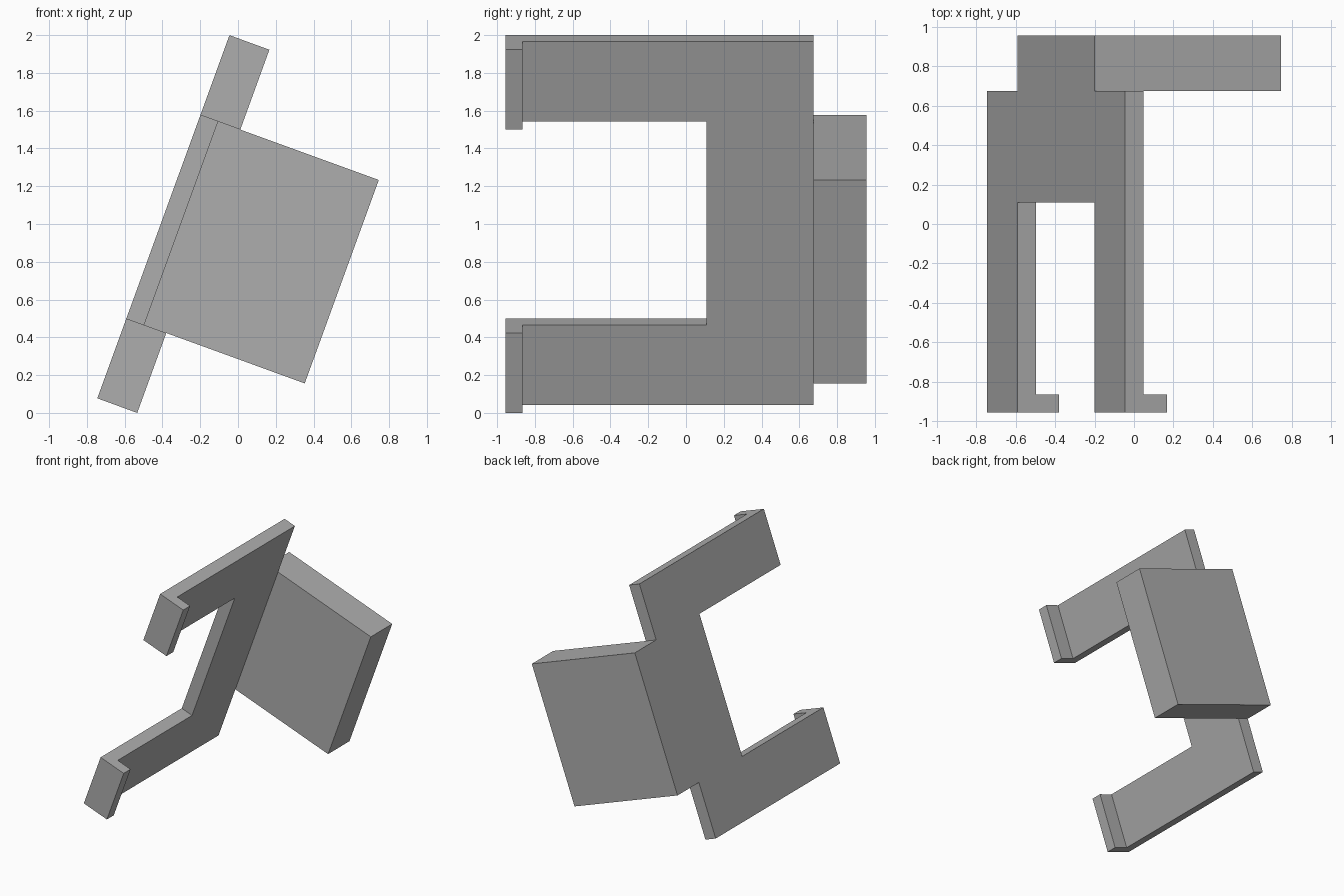
import bpy, bmesh, math
from mathutils import Matrix

cube = bpy.data.objects.get("Cube")
if cube:
    bpy.data.objects.remove(cube, do_unlink=True)

GREY = (0.42, 0.42, 0.42, 1.0)
mat = bpy.data.materials.new("plain grey")
mat.use_nodes = True
mat.diffuse_color = GREY
mat.node_tree.nodes["Principled BSDF"].inputs["Base Color"].default_value = GREY

# The whole bracket leans sideways: local x = thickness, z = length
LEAN = Matrix.Translation((-0.745, 0, 0.077)) @ Matrix.Rotation(math.radians(20), 4, "Y")

LENGTH, ARM, PLATE, HOOK, BLOCK = 2.046, 0.45, 0.1, 0.225, 1.005
FRONT, HOOK_BACK, SPINE_FRONT, SPINE_BACK, BACK = -0.955, -0.865, 0.108, 0.675, 0.955


def extrude_profile(name, profile, x0, x1):
    """Extrude a (y, z) outline along local x."""
    bm = bmesh.new()
    face = bm.faces.new([bm.verts.new((x0, y, z)) for y, z in profile])
    ext = bmesh.ops.extrude_face_region(bm, geom=[face])
    verts = [v for v in ext["geom"] if isinstance(v, bmesh.types.BMVert)]
    bmesh.ops.translate(bm, verts=verts, vec=(x1 - x0, 0, 0))
    bmesh.ops.recalc_face_normals(bm, faces=bm.faces[:])
    mesh = bpy.data.meshes.new(name)
    bm.to_mesh(mesh)
    bm.free()
    mesh.materials.append(mat)
    obj = bpy.data.objects.new(name, mesh)
    obj.matrix_world = LEAN
    bpy.context.collection.objects.link(obj)


def rect(y0, y1, z0, z1):
    return [(y0, z0), (y1, z0), (y1, z1), (y0, z1)]


# C-shaped plate: spine with two forward arms
extrude_profile("c_plate", [
    (FRONT, 0), (SPINE_BACK, 0), (SPINE_BACK, LENGTH), (FRONT, LENGTH),
    (FRONT, LENGTH - ARM), (SPINE_FRONT, LENGTH - ARM),
    (SPINE_FRONT, ARM), (FRONT, ARM)], 0, PLATE)

# Hooked lips at the arm tips
for name, z in (("lower_hook", 0), ("upper_hook", LENGTH - ARM)):
    extrude_profile(name, rect(FRONT, HOOK_BACK, z, z + ARM), PLATE, HOOK)

# Wide slab behind the spine
extrude_profile("back_block", rect(SPINE_BACK, BACK, ARM, LENGTH - ARM), 0, BLOCK)
